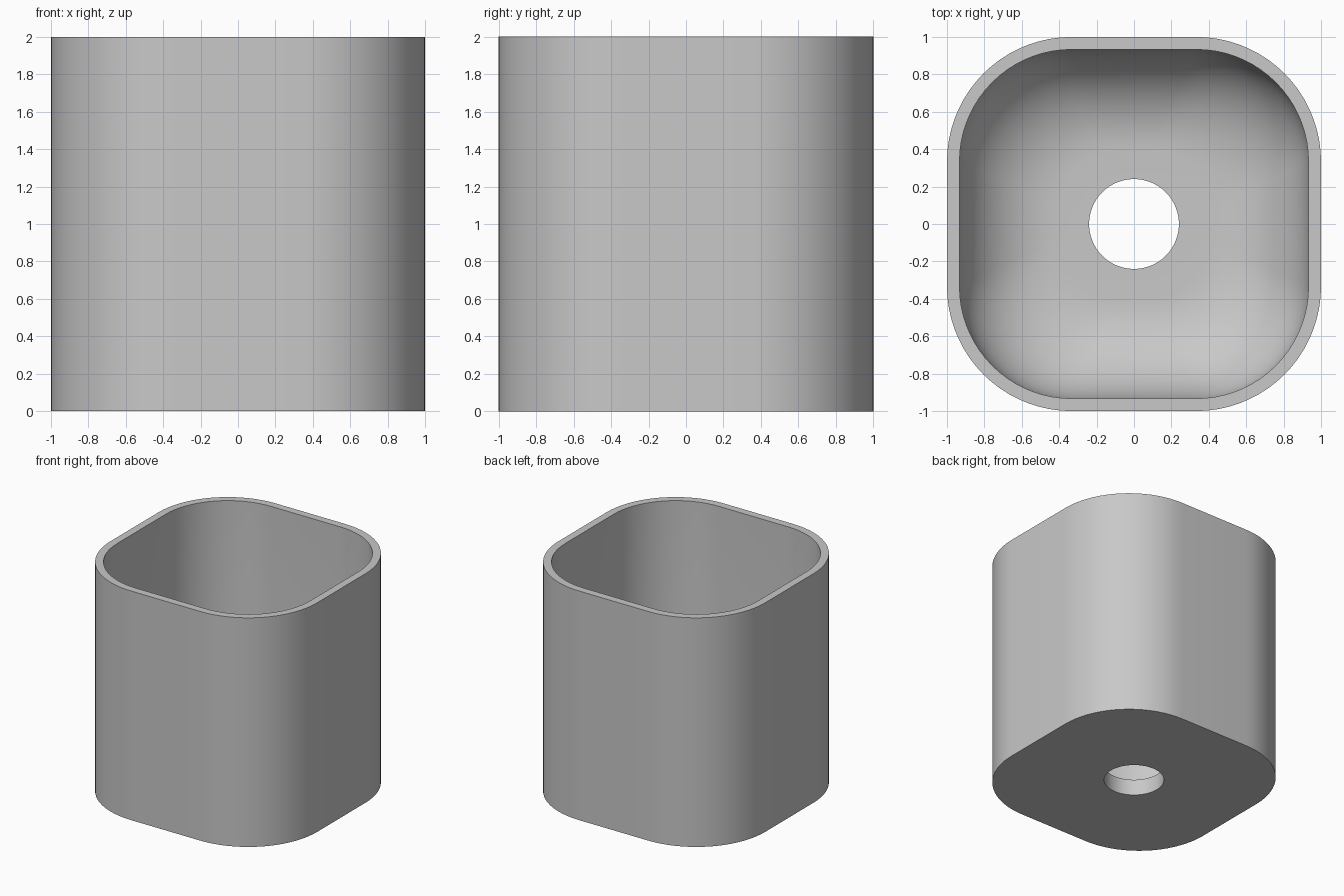
import bpy, bmesh, math

cube = bpy.data.objects.get("Cube")
if cube:
    bpy.data.objects.remove(cube, do_unlink=True)

CORNER_STEPS = 18
FILLET_STEPS = 16
WALL = 0.067
FLOOR_Z = 0.14
FLOOR_HALF = 0.4
HOLE_RADIUS = 0.24

clay = bpy.data.materials.new("light_grey")
clay.use_nodes = True
colour = (0.58, 0.58, 0.58, 1)
clay.diffuse_color = colour
clay.node_tree.nodes["Principled BSDF"].inputs["Base Color"].default_value = colour


def ring(bm, flat, radius, z):
    """Rounded square: half length of the flat sides plus a corner radius."""
    verts = []
    for quarter in range(4):
        mid = math.pi / 4 + quarter * math.pi / 2
        cx = math.copysign(flat, math.cos(mid))
        cy = math.copysign(flat, math.sin(mid))
        for i in range(CORNER_STEPS + 1):
            a = (quarter + i / CORNER_STEPS) * math.pi / 2
            # A round ring has no flats, so spread its points evenly
            if flat == 0:
                a = (quarter * (CORNER_STEPS + 1) + i) * math.pi / (2 * (CORNER_STEPS + 1))
            verts.append(bm.verts.new((cx + radius * math.cos(a), cy + radius * math.sin(a), z)))
    return verts


bm = bmesh.new()
flat, outer_radius = 1 / 3, 2 / 3
inner_half = 1 - WALL
fillet = inner_half - FLOOR_HALF

# Outside wall and rim
rings = [ring(bm, 0, HOLE_RADIUS, 0),
         ring(bm, flat, outer_radius, 0),
         ring(bm, flat, outer_radius, 2),
         ring(bm, flat, outer_radius - WALL, 2)]

# Inner wall curving into a smaller, rounder floor
for i in range(FILLET_STEPS + 1):
    a = i / FILLET_STEPS * math.pi / 2
    t = math.cos(a)
    half = FLOOR_HALF + fillet * t
    side = flat * (0.2 + 0.8 * t)
    rings.append(ring(bm, side, half - side, FLOOR_Z + fillet * (1 - math.sin(a))))

# Drain hole through the floor
rings.append(ring(bm, 0, HOLE_RADIUS, FLOOR_Z))

# Skin the closed loop of rings
for lower, upper in zip(rings, rings[1:] + rings[:1]):
    for i in range(len(lower)):
        j = (i + 1) % len(lower)
        bm.faces.new((lower[i], lower[j], upper[j], upper[i]))
bmesh.ops.recalc_face_normals(bm, faces=bm.faces)

mesh = bpy.data.meshes.new("planter_pot")
bm.to_mesh(mesh)
bm.free()
mesh.materials.append(clay)
pot = bpy.data.objects.new("planter_pot", mesh)
bpy.context.collection.objects.link(pot)

bpy.ops.object.select_all(action="DESELECT")
pot.select_set(True)
bpy.context.view_layer.objects.active = pot
bpy.ops.object.shade_smooth_by_angle(angle=math.radians(30))
